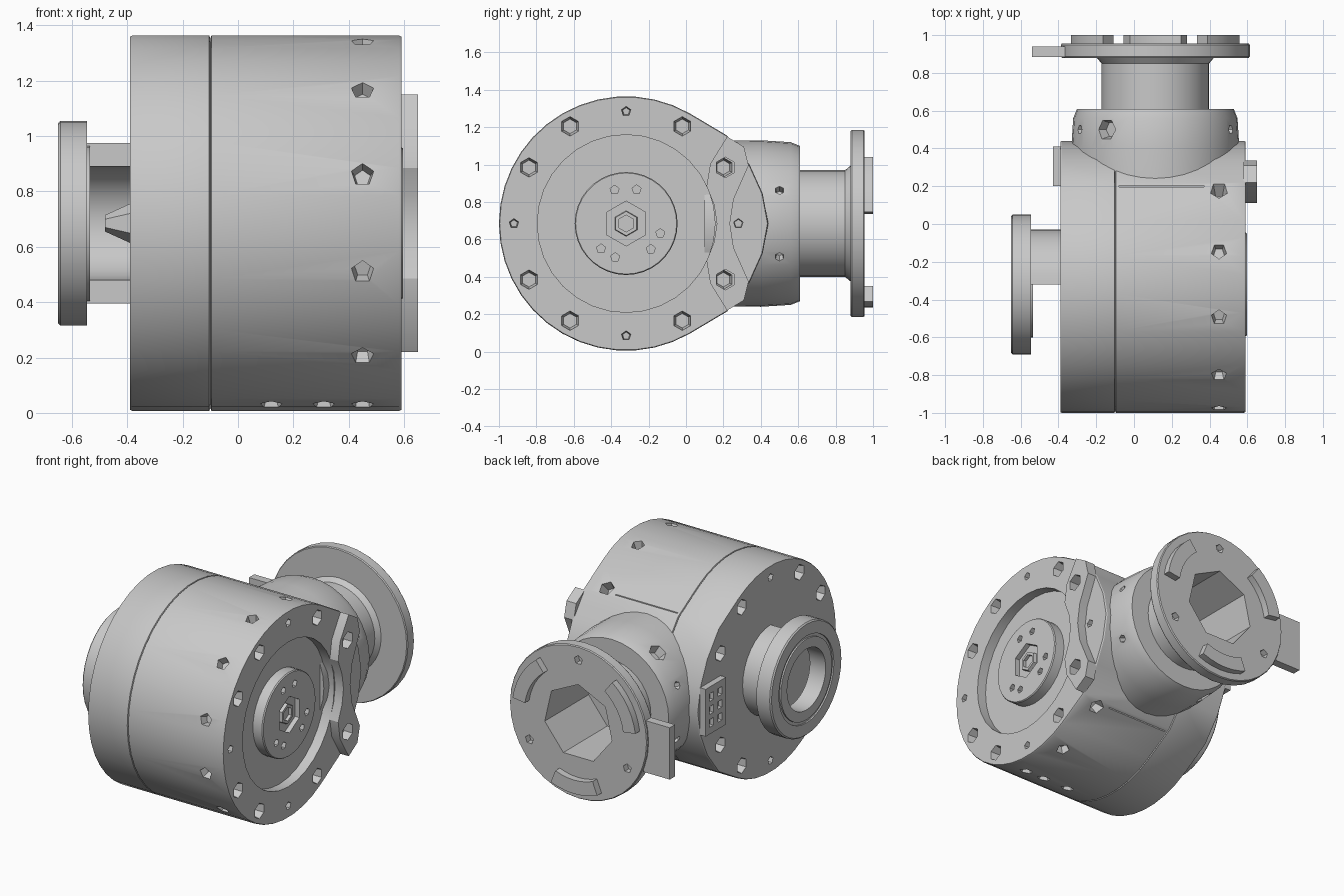
import bpy, bmesh, math
from mathutils import Vector, Matrix

cube = bpy.data.objects.get("Cube")
if cube:
    bpy.data.objects.remove(cube)

metal = bpy.data.materials.new("cast_grey")
metal.use_nodes = True
GREY = (0.58, 0.58, 0.58, 1)
metal.diffuse_color = GREY
metal.node_tree.nodes["Principled BSDF"].inputs["Base Color"].default_value = GREY

CY, CZ, R = -0.32, 0.685, 0.68      # drum axis and radius
NX = 0.113                          # rear neck axis
X, Y = Vector((1, 0, 0)), Vector((0, 1, 0))


def finish(name, bm, cutter=None):
    """Turn a bmesh into a shaded object, cutting pits and bores from it."""
    def make(label, source):
        bmesh.ops.recalc_face_normals(source, faces=source.faces)
        mesh = bpy.data.meshes.new(label)
        source.to_mesh(mesh)
        source.free()
        ob = bpy.data.objects.new(label, mesh)
        bpy.context.collection.objects.link(ob)
        ob.data.materials.append(metal)
        return ob
    ob = make(name, bm)
    bpy.ops.object.select_all(action='DESELECT')
    ob.select_set(True)
    bpy.context.view_layer.objects.active = ob
    if cutter:
        tool = make(name + "_cutter", cutter)
        tool.hide_render = True
        mod = ob.modifiers.new("cut", 'BOOLEAN')
        mod.operation, mod.solver, mod.object = 'DIFFERENCE', 'EXACT', tool
        mod.use_self = True
        # Use the other solver if the first one leaves nothing
        if not ob.evaluated_get(bpy.context.evaluated_depsgraph_get()).data.polygons:
            mod.solver = 'MANIFOLD'
        bpy.ops.object.modifier_apply(modifier=mod.name)
        bpy.data.objects.remove(tool)
    bpy.ops.object.shade_smooth_by_angle(angle=math.radians(28))


def prism(bm, centre, axis, r1, r2, depth, sides=6):
    rot = axis.to_track_quat('Z', 'Y').to_matrix().to_4x4()
    bmesh.ops.create_cone(bm, cap_ends=True, segments=sides, radius1=r1, radius2=r2,
                          depth=depth, matrix=Matrix.Translation(centre) @ rot)


def box(bm, lo, hi):
    lo, hi = Vector(lo), Vector(hi)
    bmesh.ops.create_cube(bm, size=1, matrix=Matrix.Translation((lo + hi) / 2)
                          @ Matrix.Diagonal((*(hi - lo), 1)))


def lathe(profile, centre, axis, sides=36, sweep=math.tau, closed=False):
    """Spin (radius, distance) points; radius starts along +z."""
    bm = bmesh.new()
    vs = [bm.verts.new(Vector(centre) + axis * a + Vector((0, 0, r))) for r, a in profile]
    es = [bm.edges.new(p) for p in zip(vs, vs[1:])]
    full = sweep == math.tau
    if closed and not full:
        geom = [bm.faces.new(vs)]
    else:
        geom = vs + es + ([bm.edges.new((vs[-1], vs[0]))] if closed else [])
    bmesh.ops.spin(bm, geom=geom, cent=centre, axis=axis, angle=sweep, steps=sides,
                   use_merge=full)
    bmesh.ops.remove_doubles(bm, verts=bm.verts, dist=1e-4)
    return bm


def extrude(outline, rings):
    """Loft a closed outline of vectors through functions giving each ring."""
    bm = bmesh.new()
    loops = [[bm.verts.new(ring(p)) for p in outline] for ring in rings]
    for a, b in zip(loops, loops[1:]):
        for i in range(len(a)):
            bm.faces.new((a[i - 1], a[i], b[i], b[i - 1]))
    bm.faces.new(loops[0])
    bm.faces.new(loops[-1])
    return bm


def around(angle, r, x):
    """Point about the drum axis, angle in degrees from the rear."""
    a = math.radians(angle)
    return Vector((x, CY + r * math.cos(a), CZ + r * math.sin(a)))


def ring(x, s=1):
    return lambda p: Vector((x, CY + (p.y - CY) * s, CZ + (p.z - CZ) * s))


# Housing: round drum with a blunt rear nose and a seam groove
nose = [(0.22, -0.47), (0.34, -0.315), (0.41, -0.16), (0.44, 0),
        (0.41, 0.16), (0.34, 0.315), (0.22, 0.47)]
outline = [around(60 + 240 * i / 28, R, 0) for i in range(29)]
outline += [Vector((0, y, CZ + z)) for y, z in nose]
body = extrude(outline, [ring(-0.39, 0.994), ring(-0.382), ring(-0.104), ring(-0.1, 0.985),
                         ring(-0.096), ring(0.582), ring(0.59, 0.994)])
cut = bmesh.new()
prism(cut, (0.59, CY, CZ), X, 0.475, 0.475, 0.13, 32)
for k in range(12):
    small = k % 3 == 0
    r = 0.033 if small else 0.065
    for x, side in ((0.59, 1), (-0.39, -1)):
        prism(cut, around(30 * k, 0.6, x), X * side, r * 0.6, r, 0.12, 5 if small else 6)
    angle = 30 * k + 15
    if 40 < angle < 320:
        out = around(angle, 1, 0) - around(0, 0, 0)
        for x in (0.12, 0.31, 0.45) if angle == 255 else (0.45,):
            prism(cut, around(angle, 0.68, x), out, 0.03, 0.055, 0.1, 5)
for z in (CZ - 0.482, CZ + 0.482):
    box(cut, (-0.08, 0.197, z - 0.016), (0.37, 0.203, z + 0.016))
finish("housing", body, cut)

# Drive boss in the recessed face, with hexagonal socket and pin holes
boss = lathe([(0, 0.5), (0.275, 0.5), (0.275, 0.59), (0.27, 0.597), (0, 0.597)], (0, CY, CZ), X)
cut = bmesh.new()
prism(cut, (0.6, CY, CZ), X, 0.12, 0.12, 0.07)
for a in (109, 73, -16, -46, -108, -135):
    prism(cut, around(a, 0.19, 0.597), X, 0.025, 0.025, 0.08, 5)
finish("drive_boss", boss, cut)
finish("socket_pin", lathe([(0.045, 0.53), (0.075, 0.53), (0.065, 0.585), (0.045, 0.585)],
                           (0, CY, CZ), X, 6, closed=True))

# Crescent mounting lug on the right face
half = [(0.165, 0), (0.15, 0.1), (0.11, 0.2), (0.13, 0.32), (0.22, 0.465), (0.31, 0.41),
        (0.335, 0.31), (0.255, 0.13), (0.235, 0)]
lug = half + [(y, -z) for y, z in half[-2:0:-1]]
bm = extrude([Vector((0, y, CZ + z)) for y, z in lug], [ring(0.58), ring(0.65)])
cut = bmesh.new()
for s in (1, -1):
    prism(cut, (0.62, 0.21, CZ + s * 0.3), X, 0.055, 0.055, 0.2)
finish("mounting_lug", bm, cut)

# Connector block on the left face
bm, cut = bmesh.new(), bmesh.new()
box(bm, (-0.43, 0.2, 0.53), (-0.35, 0.41, 0.84))
for y in (0.26, 0.35):
    for z in (0.6, 0.685, 0.77):
        box(cut, (-0.45, y - 0.02, z - 0.025), (-0.405, y + 0.02, z + 0.025))
finish("connector_block", bm, cut)

# Left hand wheel: half tube opening forward, grooved disc and shaft tip
finish("left_half_tube", lathe([(0.205, -0.55), (0.29, -0.55), (0.29, -0.38), (0.205, -0.38)],
                               (0, CY, CZ), X, 16, -math.pi, closed=True))
disc = lathe([(0.2, -0.65), (0.265, -0.65), (0.265, -0.64), (0.285, -0.64), (0.285, -0.65),
              (0.362, -0.65), (0.37, -0.642), (0.37, -0.545), (0.28, -0.545), (0.28, -0.535),
              (0.2, -0.535)], (0, CY, CZ), X, closed=True)
finish("left_disc", disc)
bm = bmesh.new()
prism(bm, (-0.425, -0.25, CZ), -X, 0.08, 0.03, 0.11)
finish("left_shaft_tip", bm)

# Rear neck, pipe and flange with a faceted bore
neck = lathe([(0, 0.1), (0.44, 0.1), (0.445, 0.4), (0.435, 0.56), (0.415, 0.61), (0.285, 0.61),
              (0.285, 0.85), (0.31, 0.88), (0.495, 0.88), (0.5, 0.887), (0.5, 0.948),
              (0.495, 0.955), (0, 0.955)], (NX, 0, CZ), Y)


def flange_point(angle, r, y):
    a = math.radians(angle)
    return Vector((NX + r * math.cos(a), y, CZ + r * math.sin(a)))


cut = bmesh.new()
prism(cut, (NX, 0.85, CZ), Y, 0.25, 0.25, 0.7, 7)
for a, r in ((24, 0.03), (-24, 0.03), (126, 0.07), (-126, 0.07), (156, 0.03), (-156, 0.03)):
    out = flange_point(a, 1, 0) - flange_point(0, 0, 0)
    prism(cut, flange_point(a, 0.435, 0.5), out, r * 0.6, r, 0.1)
for a in (90, 210, 330):
    prism(cut, flange_point(a, 0.41, 0.955), Y, 0.03, 0.03, 0.08, 5)
finish("rear_neck_flange", neck, cut)

# Three arc pads on the flange face and its side tab
for n, a in enumerate((30, 150, 270)):
    arc = [flange_point(a - 22 + 44 * i / 6, 0.45, 0) for i in range(7)]
    arc += [flange_point(a + 22 - 44 * i / 6, 0.36, 0) for i in range(7)]
    finish(f"flange_pad_{n + 1}", extrude(arc, [lambda p: Vector((p.x, 0.94, p.z)),
                                                lambda p: Vector((p.x, 1.0, p.z))]))
bm = bmesh.new()
box(bm, (-0.54, 0.885, 0.48), (-0.35, 0.94, 0.82))
finish("flange_tab", bm)
